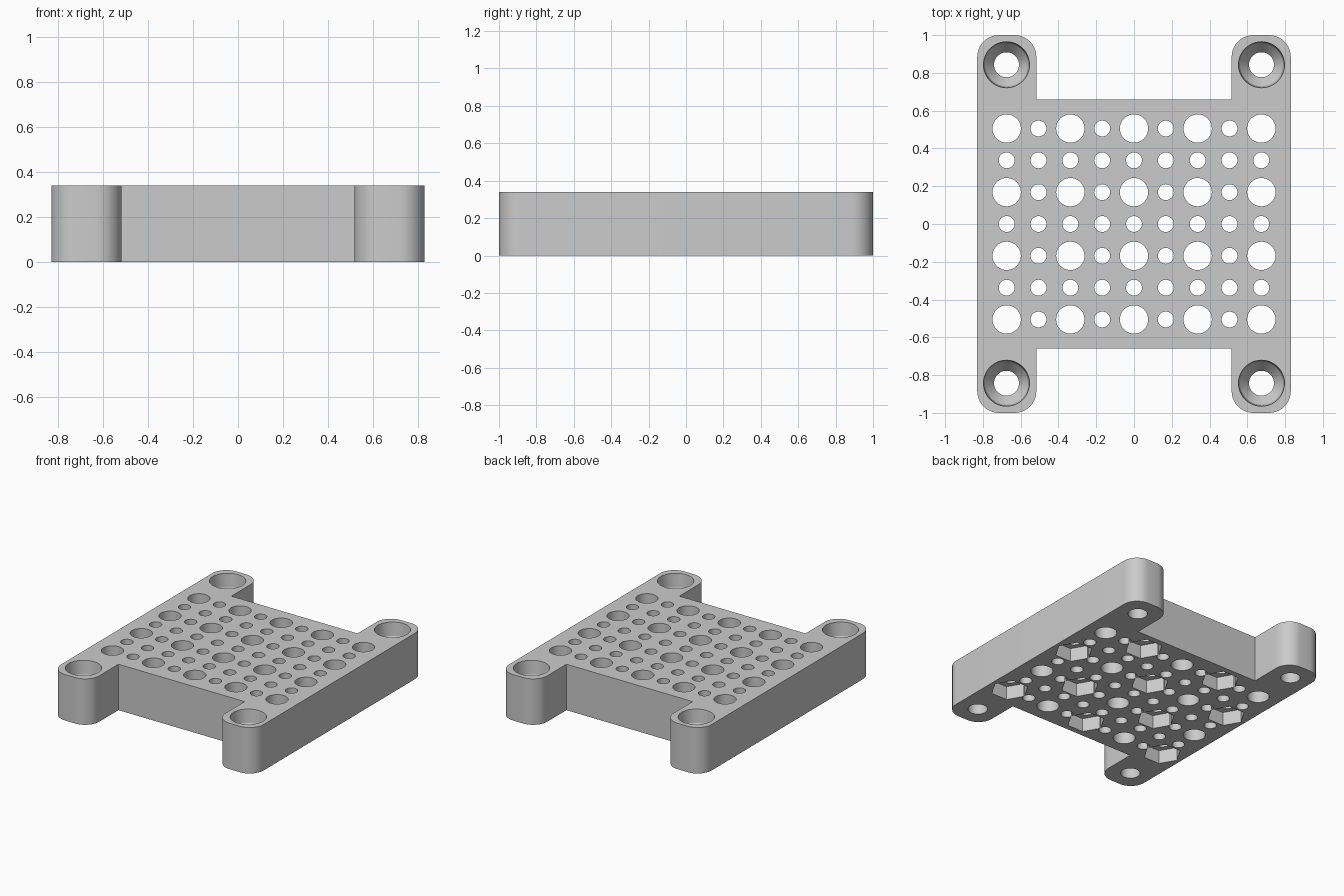
import bpy, bmesh, math

if "Cube" in bpy.data.objects:
    bpy.data.objects.remove(bpy.data.objects["Cube"], do_unlink=True)

HEIGHT = 0.34
PITCH = 0.1685
ARM_X, ARM_Y = 0.675, 0.843

grey = bpy.data.materials.new("plain grey")
grey.use_nodes = True
grey.diffuse_color = (0.6, 0.6, 0.6, 1)
grey.node_tree.nodes["Principled BSDF"].inputs["Base Color"].default_value = (0.6, 0.6, 0.6, 1)


def make_object(name, bm):
    bmesh.ops.recalc_face_normals(bm, faces=bm.faces)
    mesh = bpy.data.meshes.new(name)
    bm.to_mesh(mesh)
    bm.free()
    mesh.materials.append(grey)
    obj = bpy.data.objects.new(name, mesh)
    bpy.context.collection.objects.link(obj)
    return obj


def add_lathe(bm, x, y, profile, sides):
    """Closed solid of revolution from (radius, z) pairs, bottom to top."""
    rings = []
    for r, z in profile:
        rings.append([bm.verts.new((x + r * math.cos(math.tau * k / sides),
                                    y + r * math.sin(math.tau * k / sides), z))
                      for k in range(sides)])
    for low, high in zip(rings, rings[1:]):
        for k in range(sides):
            n = (k + 1) % sides
            bm.faces.new((low[k], low[n], high[n], high[k]))
    bm.faces.new(rings[0][::-1])
    bm.faces.new(rings[-1])


def cut(target, cutter):
    mod = target.modifiers.new("cut", "BOOLEAN")
    mod.operation = "DIFFERENCE"
    mod.solver = "EXACT"
    mod.object = cutter
    bpy.context.view_layer.objects.active = target
    bpy.ops.object.modifier_apply(modifier=mod.name)
    bpy.data.objects.remove(cutter, do_unlink=True)


# Plate outline: one quarter with a rounded arm, mirrored to all four corners
def arc(cx, cy, r, start, steps=10):
    return [(cx + r * math.cos(start + math.pi / 2 * k / steps),
             cy + r * math.sin(start + math.pi / 2 * k / steps)) for k in range(steps + 1)]


R = 0.115
quarter = arc(0.83 - R, 1 - R, R, 0) + arc(0.517 + R, 1 - R, R, math.pi / 2) + [(0.517, 0.66)]
half = quarter + [(-x, y) for x, y in reversed(quarter)]
outline = half + [(x, -y) for x, y in reversed(half)]

bm = bmesh.new()
base = bm.faces.new([bm.verts.new((x, y, 0)) for x, y in outline])
up = bmesh.ops.extrude_face_region(bm, geom=[base])
bmesh.ops.translate(bm, vec=(0, 0, HEIGHT),
                    verts=[v for v in up["geom"] if isinstance(v, bmesh.types.BMVert)])
plate = make_object("mounting_plate", bm)

# Round holes: alternating large and small grid, plus stepped screw holes in the arms
holes, nuts = bmesh.new(), bmesh.new()
for i in range(9):
    for j in range(7):
        x, y = (i - 4) * PITCH, (j - 3) * PITCH
        large = i % 2 == 0 and j % 2 == 0
        r = 0.075 if large else 0.042
        add_lathe(holes, x, y, [(r, -0.1), (r, HEIGHT + 0.1)], 40)
        # Hexagonal nut pockets under every other large hole
        if large and (i + j) % 4 == 0:
            add_lathe(nuts, x, y, [(0.129, -0.1), (0.129, 0.1)], 6)

screw = [(0.066, -0.1), (0.066, HEIGHT - 0.16), (0.114, HEIGHT - 0.1),
         (0.122, HEIGHT), (0.122, HEIGHT + 0.1)]
for sx in (-1, 1):
    for sy in (-1, 1):
        add_lathe(holes, sx * ARM_X, sy * ARM_Y, screw, 48)

cut(plate, make_object("hole_cutter", holes))
cut(plate, make_object("nut_cutter", nuts))

# Smooth the round walls, keep the rims sharp
bpy.ops.object.select_all(action="DESELECT")
plate.select_set(True)
bpy.context.view_layer.objects.active = plate
bpy.ops.object.shade_smooth_by_angle(angle=math.radians(25))
